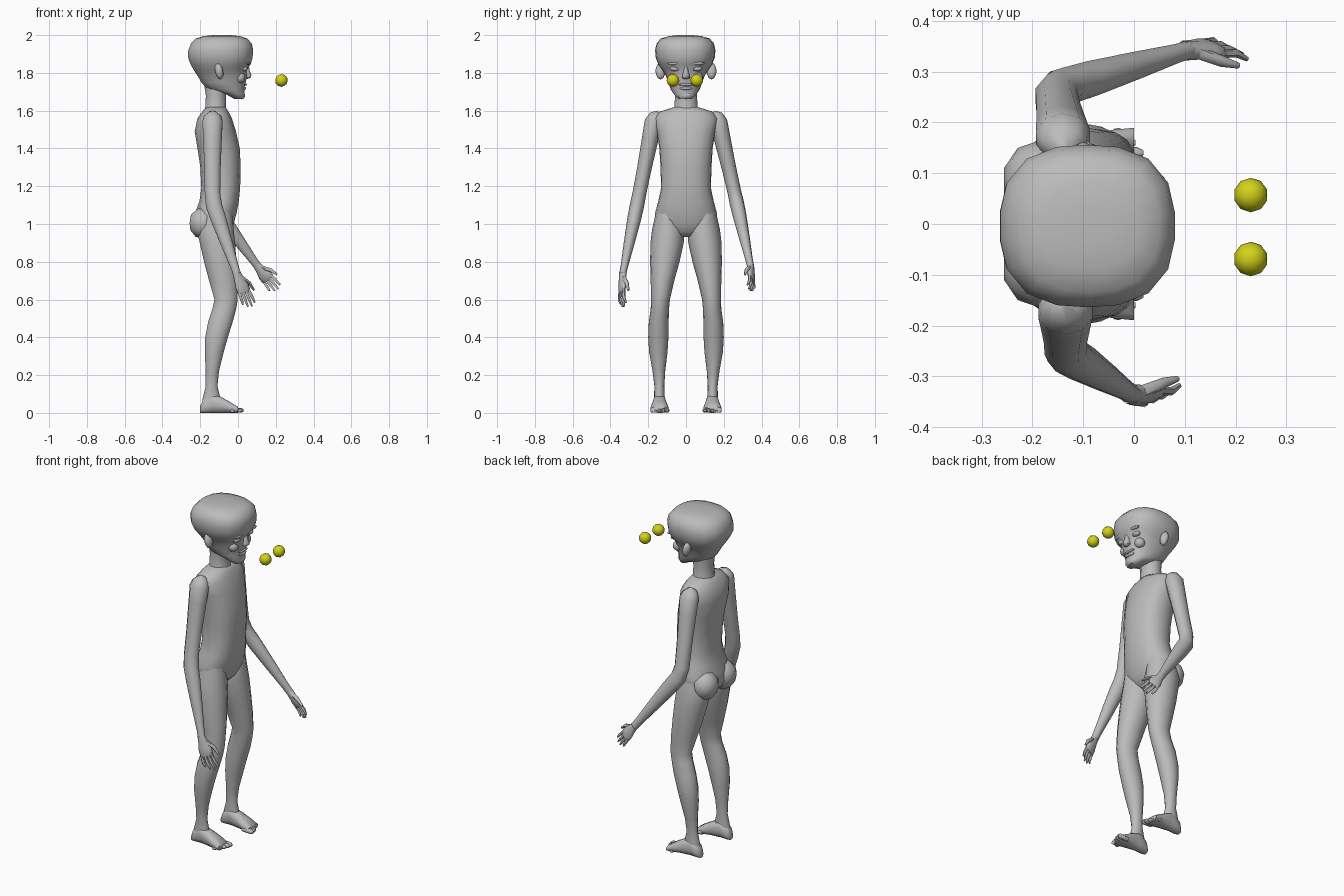
import bpy, bmesh, math
from mathutils import Vector as V, Matrix


def material(name, rgb):
    m = bpy.data.materials.new(name)
    m.diffuse_color = (*rgb, 1)
    return m


GREY = material("grey skin", (0.5, 0.5, 0.5))
YELLOW = material("yellow", (0.64, 0.64, 0.01))


def finish(name, bm, mat=GREY):
    bmesh.ops.recalc_face_normals(bm, faces=bm.faces)
    me = bpy.data.meshes.new(name)
    bm.to_mesh(me)
    bm.free()
    me.materials.append(mat)
    me.shade_smooth()
    me.set_sharp_from_angle(angle=math.radians(60))
    ob = bpy.data.objects.new(name, me)
    bpy.context.collection.objects.link(ob)
    return ob


def loft(name, rings, n=14):
    """Skin over rings given as (centre, half-axis u, half-axis v, squareness)."""
    bm = bmesh.new()
    rows = []
    for c, u, v, p in rings:
        row = []
        for i in range(n):
            a = 2 * math.pi * (i + 0.5) / n
            ca, sa = math.cos(a), math.sin(a)
            k = (abs(ca) ** p + abs(sa) ** p) ** (-1 / p)
            row.append(bm.verts.new(c + u * ca * k + v * sa * k))
        rows.append(row)
    for a, b in zip(rows, rows[1:]):
        for i in range(n):
            j = (i + 1) % n
            bm.faces.new((a[i], a[j], b[j], b[i]))
    bm.faces.new(rows[0])
    bm.faces.new(rows[-1])
    return finish(name, bm)


def level(z, x0, x1, y0, y1, p=2.0):
    """Horizontal ring from its extents."""
    return (V(((x0 + x1) / 2, (y0 + y1) / 2, z)), V(((x1 - x0) / 2, 0, 0)),
            V((0, (y1 - y0) / 2, 0)), p)


def tube(name, pts, n=10, side=V((0, 1, 0)), flat=1.0):
    """Limb through (x, y, z, radius) points; flat scales it along side."""
    P = [V(p[:3]) for p in pts]
    rings = []
    for i, p in enumerate(pts):
        d = (P[min(i + 1, len(P) - 1)] - P[max(i - 1, 0)]).normalized()
        v = (side - d * side.dot(d)).normalized()
        rings.append((P[i], d.cross(v) * p[3], v * p[3] * flat, 2.0))
    return loft(name, rings, n)


def ball(name, c, size, mat=GREY, sub=2, rot=0):
    bm = bmesh.new()
    bmesh.ops.create_icosphere(bm, subdivisions=sub, radius=1)
    bm.transform(Matrix.Translation(c) @ Matrix.Rotation(rot, 4, 'Y') @ Matrix.Diagonal((*size, 1)))
    return finish(name, bm, mat)


# Head: large squarish skull narrowing to the jaw
loft("head", [level(z, a, b, -h - 0.004, h - 0.004, p) for z, a, b, h, p in [
    (1.662, -0.02, 0.03, 0.035, 2), (1.685, -0.06, 0.036, 0.058, 2.2),
    (1.715, -0.165, 0.034, 0.078, 2.2), (1.75, -0.195, 0.042, 0.09, 2.3),
    (1.785, -0.215, 0.048, 0.103, 2.4), (1.815, -0.235, 0.046, 0.122, 2.4),
    (1.845, -0.252, 0.068, 0.143, 2.5), (1.88, -0.265, 0.078, 0.156, 2.6),
    (1.92, -0.264, 0.081, 0.16, 2.6), (1.955, -0.25, 0.074, 0.152, 2.6),
    (1.982, -0.225, 0.05, 0.13, 2.5), (1.995, -0.18, 0.01, 0.085, 2.4),
    (2.0, -0.13, -0.04, 0.04, 2)]], 18)

# Nose and lips
loft("nose", [level(z, 0.02, x, -w, w) for z, x, w in [
    (1.768, 0.052, 0.014), (1.775, 0.07, 0.024), (1.79, 0.073, 0.02),
    (1.815, 0.062, 0.012), (1.84, 0.06, 0.012)]], 8)
ball("upper_lip", (0.032, 0, 1.738), (0.016, 0.04, 0.008))
ball("lower_lip", (0.029, 0, 1.718), (0.014, 0.034, 0.009))
ball("chin", (0.02, 0, 1.68), (0.018, 0.034, 0.02))

# Neck
loft("neck", [level(z, a, b, -h, h) for z, a, b, h in [
    (1.56, -0.19, -0.045, 0.08), (1.62, -0.175, -0.062, 0.064),
    (1.68, -0.172, -0.062, 0.06), (1.76, -0.185, -0.04, 0.066)]], 12)

# Torso from pelvis to shoulders
loft("torso", [level(z, a, b, -h, h, p) for z, a, b, h, p in [
    (0.93, -0.16, -0.07, 0.05, 2), (0.96, -0.215, -0.04, 0.13, 2.2),
    (1.00, -0.235, -0.022, 0.168, 2.2), (1.06, -0.228, -0.006, 0.163, 2.3),
    (1.12, -0.205, 0.005, 0.147, 2.4), (1.19, -0.195, 0.012, 0.132, 2.4),
    (1.30, -0.2, 0.015, 0.135, 2.5), (1.40, -0.215, 0.01, 0.141, 2.5),
    (1.49, -0.23, -0.01, 0.155, 2.5), (1.56, -0.215, -0.032, 0.17, 2.4),
    (1.595, -0.19, -0.05, 0.14, 2.2), (1.62, -0.17, -0.065, 0.06, 2)]], 18)

for s, side in ((1, "left"), (-1, "right")):
    # Face details
    ball(side + "_eye", (0.034, s * 0.06, 1.822), (0.018, 0.026, 0.014))
    ball(side + "_brow", (0.05, s * 0.058, 1.85), (0.016, 0.042, 0.009))
    ball(side + "_cheek", (0.01, s * 0.06, 1.775), (0.03, 0.03, 0.03))
    ball(side + "_ear", (-0.1, s * 0.135, 1.81), (0.022, 0.027, 0.046), rot=-0.2)
    ball(side + "_buttock", (-0.185, s * 0.085, 1.005), (0.075, 0.08, 0.085))

    # Floating yellow ball in front of the face
    ball(side + "_yellow_ball", (0.23, s * 0.063 - 0.006, 1.76), (0.034,) * 3, YELLOW)

    # Leg: bent knee, calf and ankle
    loft(side + "_leg", [level(z, a, b, *sorted((s * i, s * o))) for z, a, b, i, o in [
        (0.03, -0.19, -0.09, 0.11, 0.172), (0.07, -0.19, -0.09, 0.112, 0.17),
        (0.14, -0.172, -0.108, 0.115, 0.167), (0.22, -0.172, -0.1, 0.11, 0.177),
        (0.32, -0.177, -0.075, 0.098, 0.195), (0.40, -0.175, -0.052, 0.093, 0.2),
        (0.48, -0.16, -0.027, 0.092, 0.197), (0.55, -0.137, -0.008, 0.09, 0.187),
        (0.60, -0.126, 0.0, 0.085, 0.185), (0.70, -0.155, 0.0, 0.062, 0.187),
        (0.80, -0.182, -0.006, 0.034, 0.19), (0.90, -0.205, -0.013, 0.012, 0.188),
        (0.97, -0.22, -0.02, 0.008, 0.18), (1.06, -0.2, -0.03, 0.03, 0.16)]], 14)

    # Foot with five toes
    loft(side + "_foot", [(V((x, s * y, h / 2)), V((0, w, 0)), V((lean, 0, h / 2)), 2.8)
                          for x, y, h, w, lean in [
        (-0.2, 0.14, 0.035, 0.018, 0), (-0.185, 0.14, 0.07, 0.03, 0),
        (-0.14, 0.14, 0.105, 0.033, 0), (-0.09, 0.14, 0.085, 0.038, 0),
        (-0.04, 0.14, 0.057, 0.046, 0), (0.0, 0.141, 0.032, 0.049, 0)]], 12)
    for i in range(5):
        y, r = s * (0.1 + 0.02 * i), 0.014 - 0.0012 * i
        tip = 0.03 - 0.003 * i * i
        tube(f"{side}_toe_{i + 1}", [(-0.04, y, r, r * 0.8), (tip - 0.012, y, r, r),
                                    (tip, y, r * 0.9, r * 0.5)], 6)


def arm(side, shoulder, elbow, wrist, tip):
    S, E, W, T = map(V, (shoulder, elbow, wrist, tip))
    s = 1 if S.y > 0 else -1
    mid = lambda a, b, t: a.lerp(b, t)
    # Upper arm and forearm in one sleeve-like limb
    pts = [(S + V((0, -s * 0.035, 0.045)), 0.025), (S + V((0, -s * 0.015, 0.025)), 0.048),
           (S, 0.056), (mid(S, E, 0.2), 0.052), (mid(S, E, 0.6), 0.045), (mid(S, E, 0.9), 0.043),
           (mid(E, W, 0.06), 0.045), (mid(E, W, 0.25), 0.043), (mid(E, W, 0.6), 0.033),
           (mid(E, W, 0.9), 0.023), (W, 0.022)]
    tube(side + "_arm", [(*p, r) for p, r in pts], 10, flat=0.85)
    # Palm, then fingers fanned along its width
    d = (T - W).normalized()
    L = (T - W).length
    across = d.cross(V((0, 1, 0))).normalized()
    if across.x < 0:
        across = -across
    across = (across + V((0, -s * 0.4, 0))).normalized()
    thick = d.cross(across).normalized()
    loft(side + "_palm", [(W + d * L * t, across * w, thick * h, 2.3) for t, w, h in [
        (-0.06, 0.02, 0.019), (0.15, 0.027, 0.017), (0.35, 0.037, 0.016),
        (0.52, 0.037, 0.013), (0.57, 0.031, 0.009)]], 10)
    inward = V((0, -s, 0))
    for i in range(4):
        o = across * (0.027 - 0.018 * i)
        reach = (0.93, 1.0, 0.97, 0.86)[i]
        tube(f"{side}_finger_{i + 1}", [
            (*(W + d * L * 0.48 + o), 0.009), (*(W + d * L * 0.74 + o * 1.15), 0.0085),
            (*(W + d * L * reach + o * 1.25 + inward * 0.012), 0.005)], 6)
    tube(side + "_thumb", [
        (*(W + d * L * 0.12 + across * 0.015), 0.013),
        (*(W + d * L * 0.36 + across * 0.045 + inward * 0.008), 0.011),
        (*(W + d * L * 0.6 + across * 0.056 + inward * 0.014), 0.006)], 6)


# The two arms hang in slightly different poses
arm("left", (-0.14, 0.172, 1.54), (-0.155, 0.265, 1.13), (0.105, 0.342, 0.775), (0.205, 0.35, 0.65))
arm("right", (-0.135, -0.172, 1.54), (-0.135, -0.255, 1.12), (-0.005, -0.335, 0.735), (0.065, -0.343, 0.56))
